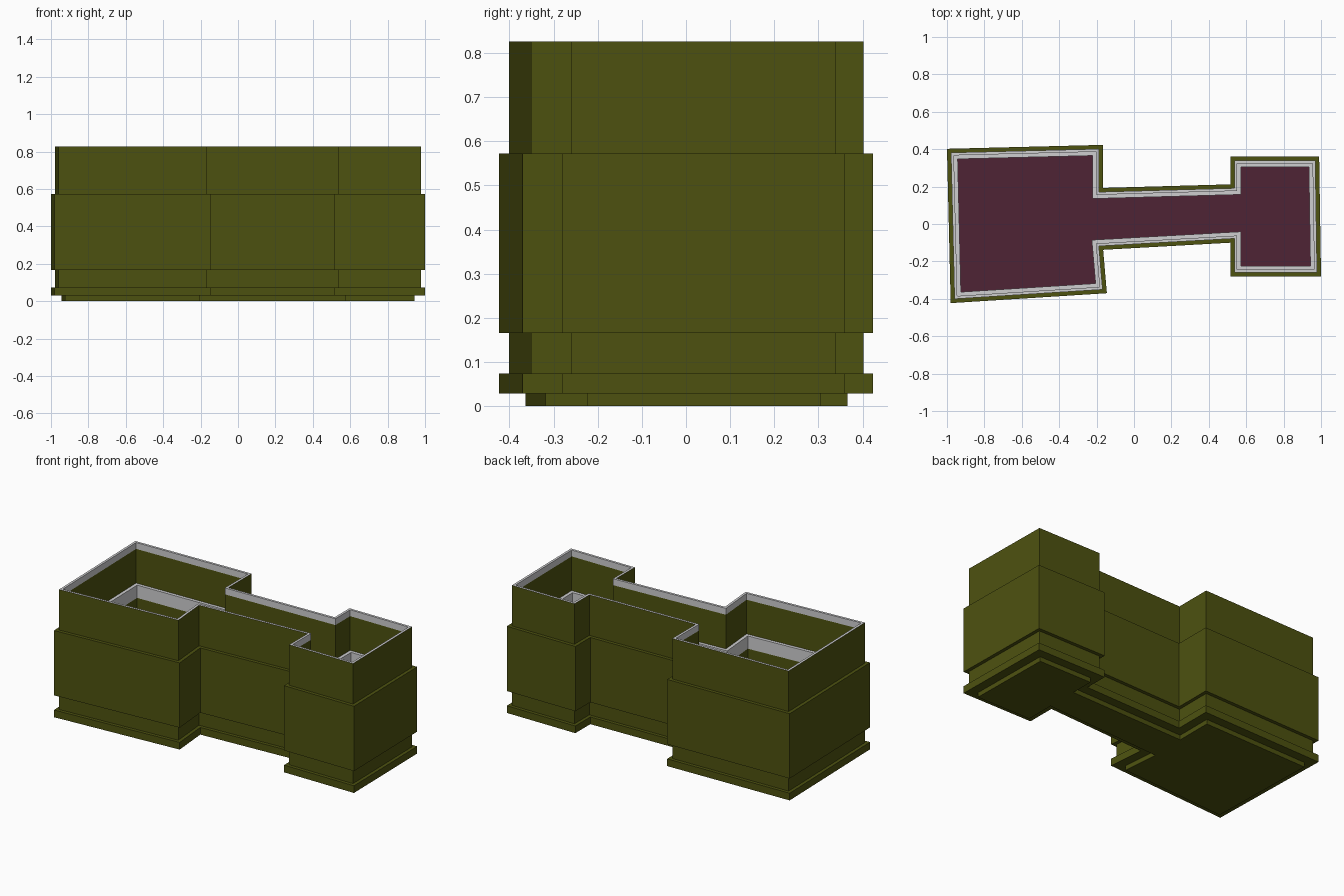
import bpy
import bmesh
from mathutils import Vector

if "Cube" in bpy.data.objects:
    bpy.data.objects.remove(bpy.data.objects["Cube"])


def material(name, rgb):
    m = bpy.data.materials.new(name)
    m.use_nodes = True
    m.diffuse_color = (*rgb, 1)
    bsdf = next(n for n in m.node_tree.nodes if n.type == "BSDF_PRINCIPLED")
    bsdf.inputs["Base Color"].default_value = (*rgb, 1)
    return m


olive = material("olive wall", (0.075, 0.084, 0.005))
grey = material("pale grey trim", (0.62, 0.62, 0.63))
plum = material("plum floor", (0.078, 0.017, 0.036))

# Plan outline, counter-clockwise: large block, narrow neck, small block
PLAN = [Vector(p) for p in (
    (-0.98, -0.423), (-0.145, -0.37), (-0.165, -0.138), (0.515, -0.1),
    (0.515, -0.28), (1.0, -0.28), (0.99, 0.36), (0.515, 0.36),
    (0.515, 0.212), (-0.165, 0.193), (-0.165, 0.423), (-1.0, 0.402))]


def inset(d):
    """Plan outline moved inward by d with mitred corners."""
    out = []
    for i, p in enumerate(PLAN):
        a = (p - PLAN[i - 1]).normalized()
        b = (PLAN[(i + 1) % len(PLAN)] - p).normalized()
        na, nb = Vector((-a.y, a.x)), Vector((-b.y, b.x))
        out.append(p + (na + nb) * (d / (1 + na.dot(nb))))
    return out


def sweep(name, profile, mat, cap=None):
    """Run a profile of (inset, height) points round the plan."""
    bm = bmesh.new()
    rings = [[bm.verts.new((p.x, p.y, z)) for p in inset(d)] for d, z in profile]
    n = len(PLAN)
    for low, high in zip(rings, rings[1:]):
        for i in range(n):
            j = (i + 1) % n
            bm.faces.new((low[i], low[j], high[j], high[i]))
    if cap == "bottom":
        bm.faces.new(rings[0][::-1])
    if cap == "top":
        bm.faces.new(rings[-1])
    mesh = bpy.data.meshes.new(name)
    bm.to_mesh(mesh)
    bm.free()
    mesh.materials.append(mat)
    obj = bpy.data.objects.new(name, mesh)
    bpy.context.collection.objects.link(obj)


FOOT, GROOVE, RIM, INNER = 0.056, 0.021, 0.036, 0.056
BASE, SLAB, BODY, STEP, TOP = 0.029, 0.074, 0.166, 0.572, 0.826

# Outside, from the ground up
sweep("plinth", [(FOOT, 0), (FOOT, BASE)], olive, "bottom")
sweep("base_slab", [(FOOT, BASE), (0, BASE), (0, SLAB), (GROOVE, SLAB)], olive)
sweep("recessed_course", [(GROOVE, SLAB), (GROOVE, BODY)], olive)
sweep("main_wall", [(GROOVE, BODY), (0, BODY), (0, STEP), (GROOVE, STEP)], olive)
sweep("upper_wall", [(GROOVE, STEP), (GROOVE, TOP)], olive)

# Inside, from the rim down
sweep("rim_trim", [(GROOVE, TOP), (RIM, TOP), (RIM, TOP - 0.04)], grey)
sweep("upper_inner_wall", [(RIM, TOP - 0.04), (RIM, STEP)], olive)
sweep("ledge_trim", [(RIM, STEP), (INNER, STEP), (INNER, STEP - 0.08)], grey)
sweep("lower_inner_wall", [(INNER, STEP - 0.08), (INNER, SLAB)], olive)
sweep("floor", [(INNER, SLAB)], plum, "top")
